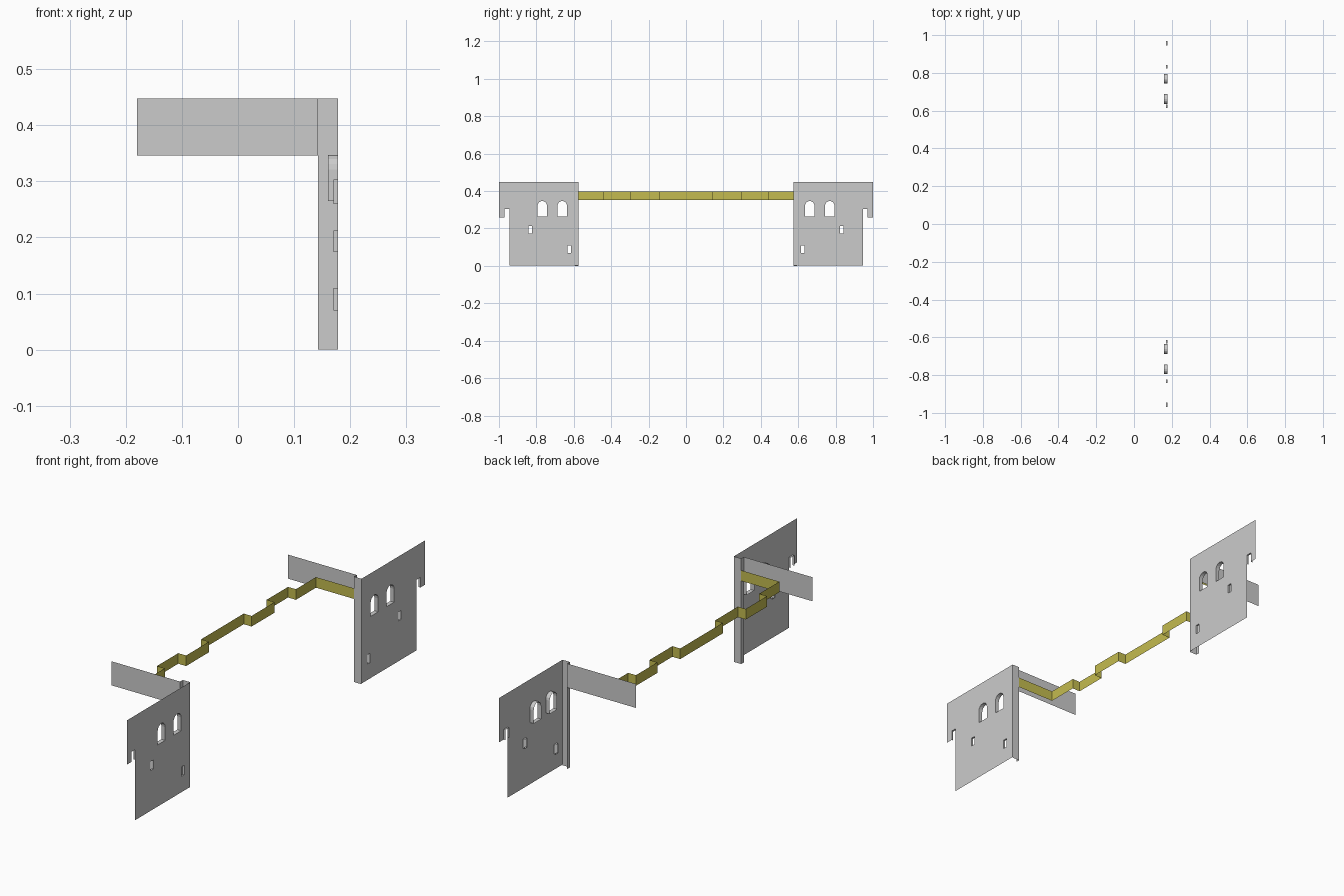
import bpy, bmesh, math

if "Cube" in bpy.data.objects:
    bpy.data.objects.remove(bpy.data.objects["Cube"])

WALL_X, COL_X = 0.178, 0.143
TOP, BASE = 0.448, 0.003
INNER, STRIP_Y = 0.575, 0.593

def finish(bm, name, material=None):
    mesh = bpy.data.meshes.new(name)
    bm.to_mesh(mesh)
    bm.free()
    obj = bpy.data.objects.new(name, mesh)
    bpy.context.collection.objects.link(obj)
    if material:
        mesh.materials.append(material)
    return obj

def ribbon(name, path, z0, z1, material=None):
    """Upright sheet following an xy path."""
    bm = bmesh.new()
    low = [bm.verts.new((x, y, z0)) for x, y in path]
    high = [bm.verts.new((x, y, z1)) for x, y in path]
    for i in range(len(path) - 1):
        bm.faces.new((low[i], low[i + 1], high[i + 1], high[i]))
    return finish(bm, name, material)

def rect(y0, y1, z0, z1):
    return [(y0, z0), (y1, z0), (y1, z1), (y0, z1)]

def arch(y0, y1, z0, z1, n=8):
    r, c = (y1 - y0) / 2, (y0 + y1) / 2
    pts = [(c + r * math.cos(math.pi * i / n), z1 - r + r * math.sin(math.pi * i / n))
           for i in range(n + 1)]
    return [(y0, z0), (y1, z0)] + pts

def reveal(bm, pts, s, depth, closed=True):
    """Jamb faces running inward from an opening."""
    a = [bm.verts.new((WALL_X, s * y, z)) for y, z in pts]
    b = [bm.verts.new((WALL_X - depth, s * y, z)) for y, z in pts]
    n = len(pts)
    for i in range(n if closed else n - 1):
        j = (i + 1) % n
        bm.faces.new((a[i], a[j], b[j], b[i]))

# Wall outline with the notch near its outer end, as (y, z)
notch = [(0.97, 0.26), (0.97, 0.303), (0.945, 0.303), (0.945, 0.26)]
outline = [(INNER, TOP), (1.0, TOP), (1.0, 0.26)] + notch + [(0.945, BASE), (INNER, BASE)]
openings = [(arch(0.636, 0.687, 0.265, 0.347), 0.018),
            (arch(0.743, 0.794, 0.265, 0.347), 0.018),
            (rect(0.615, 0.633, 0.07, 0.11), 0.008),
            (rect(0.823, 0.841, 0.174, 0.212), 0.008)]

for s, side in ((-1, "front"), (1, "back")):
    # Pierced wall sheet
    bm = bmesh.new()
    edges = []
    for loop in [outline] + [o[0] for o in openings]:
        vs = [bm.verts.new((WALL_X, s * y, z)) for y, z in loop]
        edges += [bm.edges.new((vs[i], vs[(i + 1) % len(vs)])) for i in range(len(vs))]
    bmesh.ops.triangle_fill(bm, edges=edges, use_beauty=True, normal=(1, 0, 0))
    for f in bm.faces:
        f.normal_update()
        if f.normal.x < 0:
            f.normal_flip()
    # Window jambs
    for pts, depth in openings:
        reveal(bm, pts, s, depth)
    reveal(bm, notch, s, 0.008, closed=False)
    bmesh.ops.remove_doubles(bm, verts=bm.verts, dist=1e-5)
    finish(bm, side + "_wall")

    # Corner pier returning from the wall, and the high strip behind it
    ribbon(side + "_pier", [(WALL_X, s * INNER), (COL_X, s * INNER), (COL_X, s * STRIP_Y)], 0.0, TOP)
    ribbon(side + "_parapet", [(COL_X, s * STRIP_Y), (-0.18, s * STRIP_Y)], 0.346, TOP)

# Stepped olive band between the two piers
olive = bpy.data.materials.new("olive")
olive.diffuse_color = (0.55, 0.5, 0.08, 1)
olive.use_nodes = True
olive.node_tree.nodes["Principled BSDF"].inputs["Base Color"].default_value = olive.diffuse_color
stops = [-INNER, -0.44, -0.297, -0.143, 0.143, 0.297, 0.44, INNER]
path = [(COL_X, -INNER)]
for i in range(len(stops) - 1):
    x = -0.036 if i % 2 == 0 else -0.073
    path += [(x, stops[i]), (x, stops[i + 1])]
# the middle bay stands back, its neighbours forward
path += [(COL_X, INNER)]
ribbon("stepped_band", path, 0.353, 0.398, olive)
